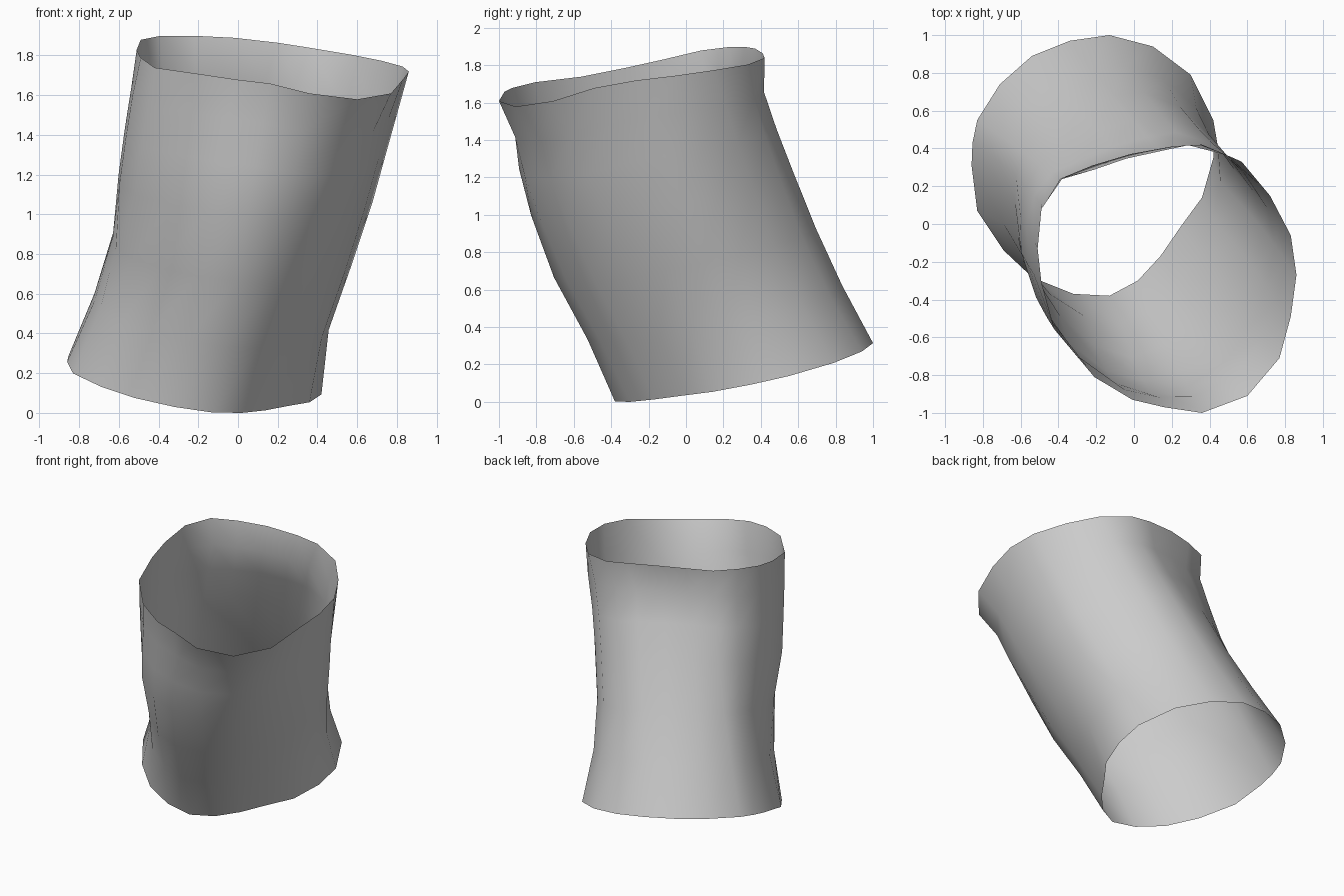
import bpy, bmesh
from math import atan2, cos, sin, pi
from mathutils import Vector

# Rim outlines, both starting at the left-most point and running via the front
BOTTOM = [(-.86, .31), (-.83, .07), (-.69, -.14), (-.52, -.29), (-.32, -.37),
          (-.13, -.38), (.02, -.30), (.14, -.17), (.25, -.01), (.36, .14),
          (.42, .35), (.42, .55), (.30, .79), (.10, .94), (-.13, 1.0),
          (-.34, .97), (-.54, .89), (-.71, .74), (-.83, .55), (-.855, .43)]
TOP = [(-.51, -.13, 1.83), (-.49, -.31, 1.79), (-.42, -.56, 1.74), (-.21, -.81, 1.71),
       (-.01, -.93, 1.68), (.16, -.97, 1.66), (.36, -1.0, 1.61), (.60, -.91, 1.58),
       (.77, -.71, 1.61), (.83, -.49, 1.68), (.86, -.27, 1.72), (.83, -.06, 1.745),
       (.72, .15, 1.775), (.57, .33, 1.805), (.36, .42, 1.84), (.20, .41, 1.865),
       (-.02, .37, 1.89), (-.22, .31, 1.90), (-.39, .24, 1.90), (-.49, .08, 1.88)]

# Ring heights as a fraction, and the inward pinch of the wall at each ring,
# for eight directions starting at +x and going counter-clockwise
HEIGHTS = [0, .2, .4, .6, .75, .88, 1]
PINCH = [[0, .05, .02, .0, .0, .0, 0],
         [0, .075, .10, .08, .055, .02, 0],
         [0, .04, .065, .08, .09, .09, 0],
         [0, .05, .09, .10, .105, .10, 0],
         [0, .075, .09, .04, .015, .0, 0],
         [0, .05, .055, .0, .0, .0, 0],
         [0, -.03, -.095, -.10, -.075, -.02, 0],
         [0, .007, .0, .01, .02, .04, 0]]


def wall_point(ring, i):
    x, y = BOTTOM[i]
    low = Vector((x, y, max(0, .072 - .135 * x + .226 * y)))
    p = low.lerp(Vector(TOP[i]), HEIGHTS[ring])
    # outward direction of this strip of the wall
    angle = atan2(y - .3 + TOP[i][1] + .28, x + .2 + TOP[i][0] - .17)
    sector = (angle % (2 * pi)) / (pi / 4)
    k, f = int(sector), sector % 1
    pinch = PINCH[k % 8][ring] * (1 - f) + PINCH[(k + 1) % 8][ring] * f
    return p - Vector((cos(angle), sin(angle), 0)) * pinch


# Open leaning sleeve, lofted ring by ring
bm = bmesh.new()
count = len(BOTTOM)
rings = [[bm.verts.new(wall_point(r, i)) for i in range(count)]
         for r in range(len(HEIGHTS))]
for a, b in zip(rings, rings[1:]):
    for i in range(count):
        j = (i + 1) % count
        bm.faces.new((a[i], a[j], b[j], b[i]))
low = min(v.co.z for v in bm.verts)
for v in bm.verts:
    v.co.z -= low
for f in bm.faces:
    f.smooth = True
mesh = bpy.data.meshes.new("sleeve")
bm.to_mesh(mesh)
bm.free()
bpy.context.collection.objects.link(bpy.data.objects.new("sleeve", mesh))
